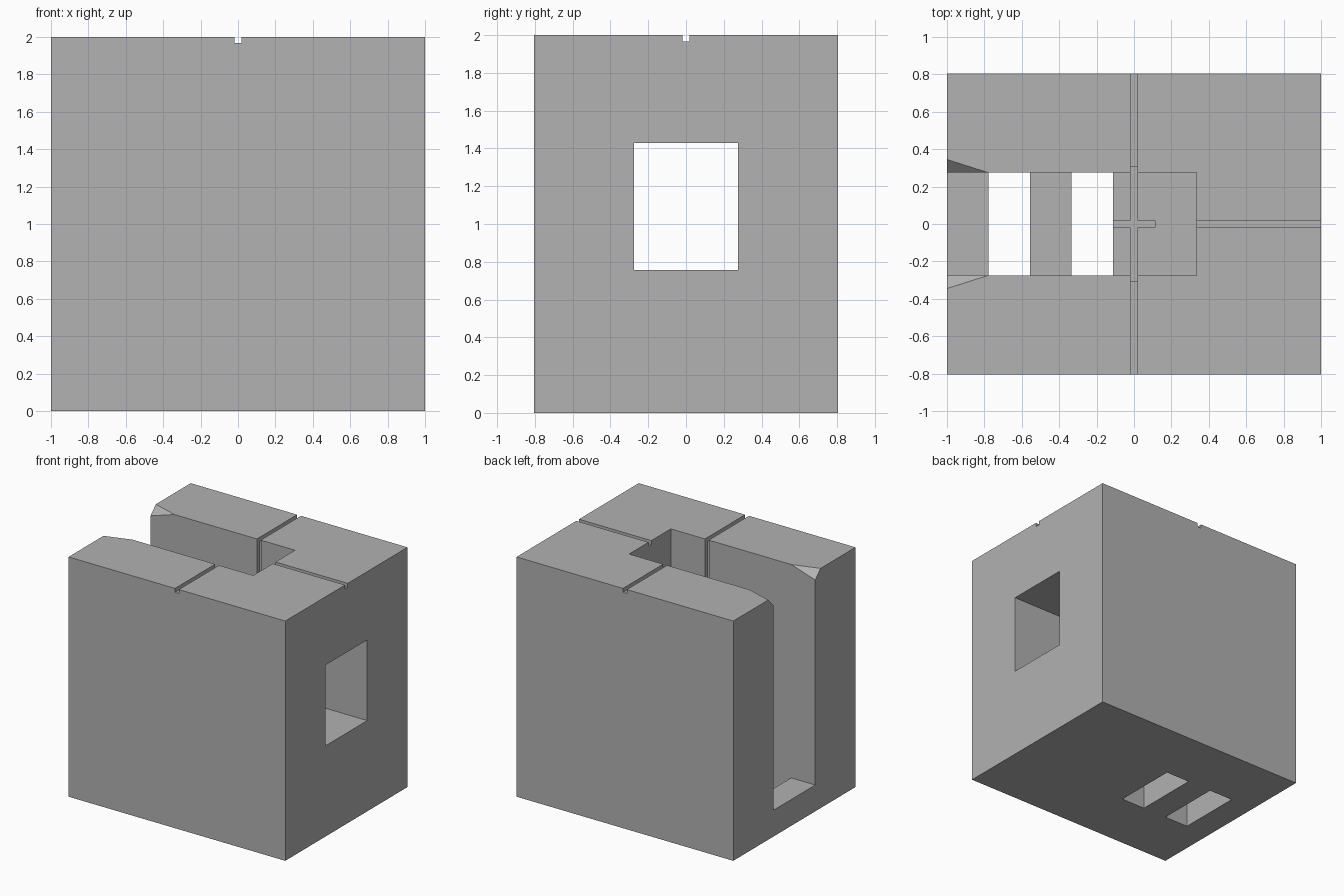
import bpy
import bmesh

cube = bpy.data.objects.get("Cube")
if cube:
    bpy.data.objects.remove(cube, do_unlink=True)

grey = bpy.data.materials.new("plain grey")
grey.use_nodes = True
GREY = (0.445, 0.445, 0.445, 1)
grey.diffuse_color = GREY
grey.node_tree.nodes["Principled BSDF"].inputs["Base Color"].default_value = GREY


def add_mesh(name, bm):
    bmesh.ops.recalc_face_normals(bm, faces=bm.faces)
    mesh = bpy.data.meshes.new(name)
    bm.to_mesh(mesh)
    bm.free()
    mesh.materials.append(grey)
    obj = bpy.data.objects.new(name, mesh)
    bpy.context.collection.objects.link(obj)
    return obj


def box(name, x, y, z):
    bm = bmesh.new()
    bmesh.ops.create_cube(bm, size=1)
    for v in bm.verts:
        v.co = [r[0] if c < 0 else r[1] for c, r in zip(v.co, (x, y, z))]
    return add_mesh(name, bm)


def corner_wedge(name, side):
    """Tetrahedron that bevels one upper mouth corner of the channel."""
    bm = bmesh.new()
    # corner on the channel edge, and reach along x, y and z
    corner = (-1, side * CHANNEL, TOP)
    reach = (0.22, side * 0.07, -0.07)
    # grown about an inner point so that only the slanted face cuts
    apex = [c - r for c, r in zip(corner, reach)]
    tips = [apex]
    for axis in range(3):
        tip = list(apex)
        tip[axis] += 4 * reach[axis]
        tips.append(tip)
    verts = [bm.verts.new(t) for t in tips]
    for skip in range(4):
        bm.faces.new([v for i, v in enumerate(verts) if i != skip])
    return add_mesh(name, bm)


TOP = 2.0
DEPTH = 0.805      # half depth of the block
CHANNEL = 0.275    # half width of the channel
FLOOR = 0.22       # channel floor height
END = 0.333        # closed end of the channel
G = 0.018          # half width of the grooves
CUT = 0.033        # groove depth
OVER = 0.3         # overshoot beyond the block

body = box("block_body", (-1, 1), (-DEPTH, DEPTH), (0, TOP))
wide = (-CHANNEL, CHANNEL)
across = (-DEPTH - OVER, DEPTH + OVER)

cutters = [
    # open channel and side window
    box("channel_cutter", (-1 - OVER, END), wide, (FLOOR, TOP + OVER)),
    box("window_cutter", (0.2, 1 + OVER), wide, (0.757, 1.43)),
    # drain openings in the floor
    box("outer_floor_hole_cutter", (-0.778, -0.556), wide, (-OVER, 0.5)),
    box("inner_floor_hole_cutter", (-0.333, -0.111), wide, (-OVER, 0.5)),
    # top alignment grooves
    box("cross_groove_cutter", (-G, G), across, (TOP - CUT, TOP + OVER)),
    box("side_groove_cutter", (0.2, 1 + OVER), (-G, G), (TOP - CUT, TOP + OVER)),
    # grooves down the walls and crossing on the floor
    box("wall_groove_cutter", (-G, G), (-CHANNEL - CUT, CHANNEL + CUT),
        (FLOOR - CUT, TOP + OVER)),
    box("floor_groove_cutter", (-0.2, 0.111), (-G, G), (FLOOR - CUT, 0.5)),
    # bevelled mouth corners
    corner_wedge("left_mouth_cutter", 1),
    corner_wedge("right_mouth_cutter", -1),
]

for cutter in cutters:
    mod = body.modifiers.new(cutter.name, "BOOLEAN")
    mod.operation = "DIFFERENCE"
    mod.solver = "EXACT"
    mod.object = cutter

# bake the cuts and drop the cutters
graph = bpy.context.evaluated_depsgraph_get()
result = bpy.data.meshes.new_from_object(body.evaluated_get(graph))
body.modifiers.clear()
body.data = result
for cutter in cutters:
    bpy.data.objects.remove(cutter, do_unlink=True)
